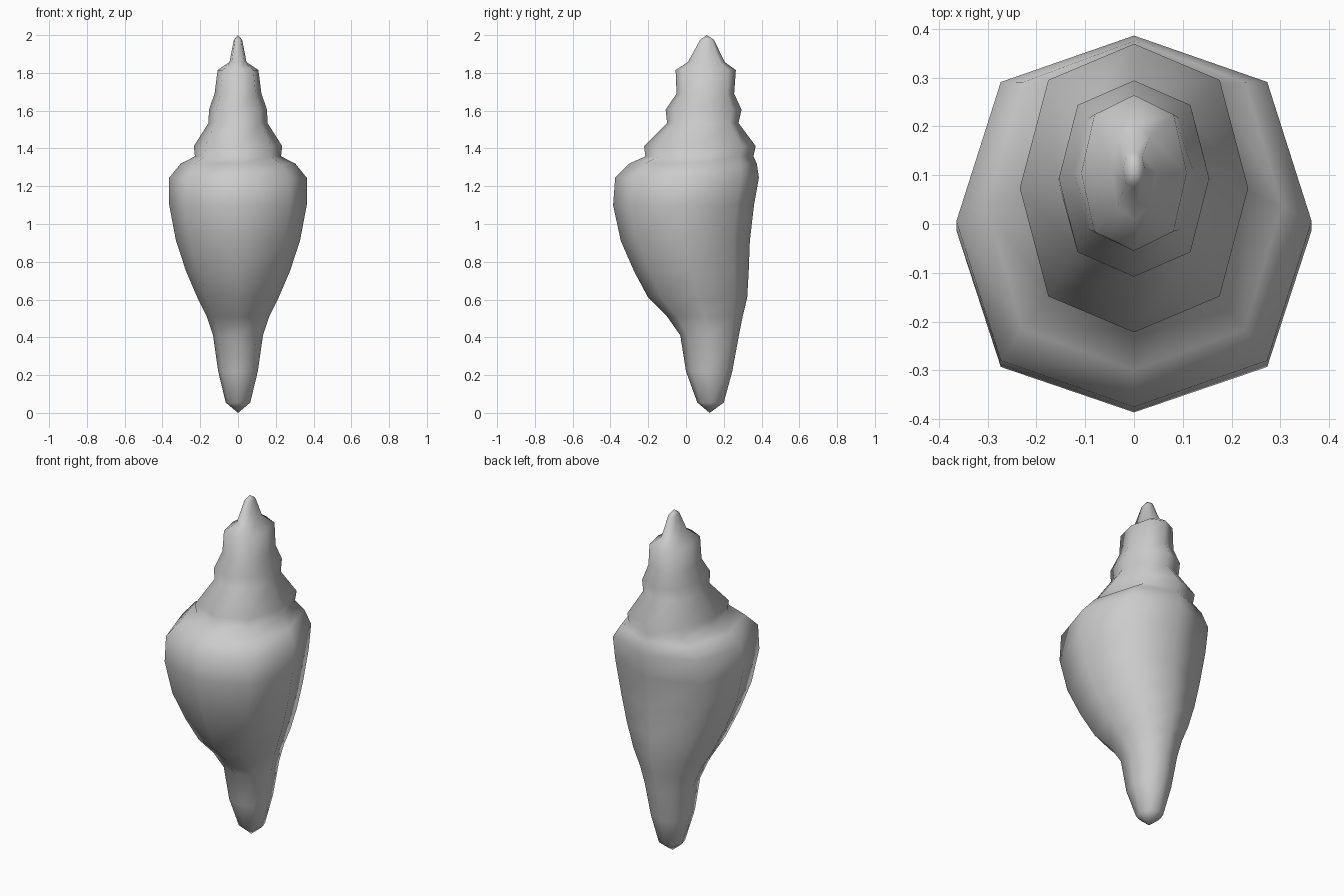
import bpy, bmesh

# Ring profile: (z, half width in x, front y, back y)
RINGS = [
    (0.055, 0.065, 0.06, 0.20), (0.22, 0.105, 0.00, 0.245),
    (0.41, 0.132, -0.03, 0.28), (0.51, 0.165, -0.10, 0.30),
    (0.61, 0.215, -0.20, 0.324), (0.75, 0.275, -0.275, 0.332),
    (0.91, 0.328, -0.345, 0.338), (1.10, 0.364, -0.386, 0.360),
    (1.245, 0.364, -0.375, 0.386), (1.32, 0.303, -0.30, 0.375),
    (1.358, 0.228, -0.215, 0.357), (1.412, 0.234, -0.222, 0.369),
    (1.535, 0.156, -0.10, 0.278), (1.605, 0.154, -0.108, 0.294),
    (1.69, 0.124, -0.05, 0.255), (1.815, 0.108, -0.055, 0.264),
    (1.857, 0.045, 0.01, 0.205), (1.975, 0.022, 0.075, 0.148),
]
# Slightly full octagon
D = 0.75
OCTAGON = [(1, 0), (D, D), (0, 1), (-D, D), (-1, 0), (-D, -D), (0, -1), (D, -D)]


def loft_shell(name, rings, bottom, top):
    bm = bmesh.new()
    loops = []
    for z, rx, y0, y1 in rings:
        cy, ry = (y0 + y1) / 2, (y1 - y0) / 2
        loops.append([bm.verts.new((rx * a, cy + ry * b, z)) for a, b in OCTAGON])
    for lo, hi in zip(loops, loops[1:]):
        for i in range(8):
            j = (i + 1) % 8
            bm.faces.new((lo[i], lo[j], hi[j], hi[i]))
    # Pointed ends
    for loop, tip in ((loops[0], bottom), (loops[-1], top)):
        v = bm.verts.new(tip)
        for i in range(8):
            bm.faces.new((loop[i], loop[(i + 1) % 8], v))
    bmesh.ops.recalc_face_normals(bm, faces=bm.faces)
    for f in bm.faces:
        f.smooth = True
    mesh = bpy.data.meshes.new(name)
    bm.to_mesh(mesh)
    bm.free()
    obj = bpy.data.objects.new(name, mesh)
    bpy.context.collection.objects.link(obj)
    return obj


# Spired sea shell
loft_shell("sea_shell", RINGS, (0, 0.125, 0), (0, 0.11, 2.0))
